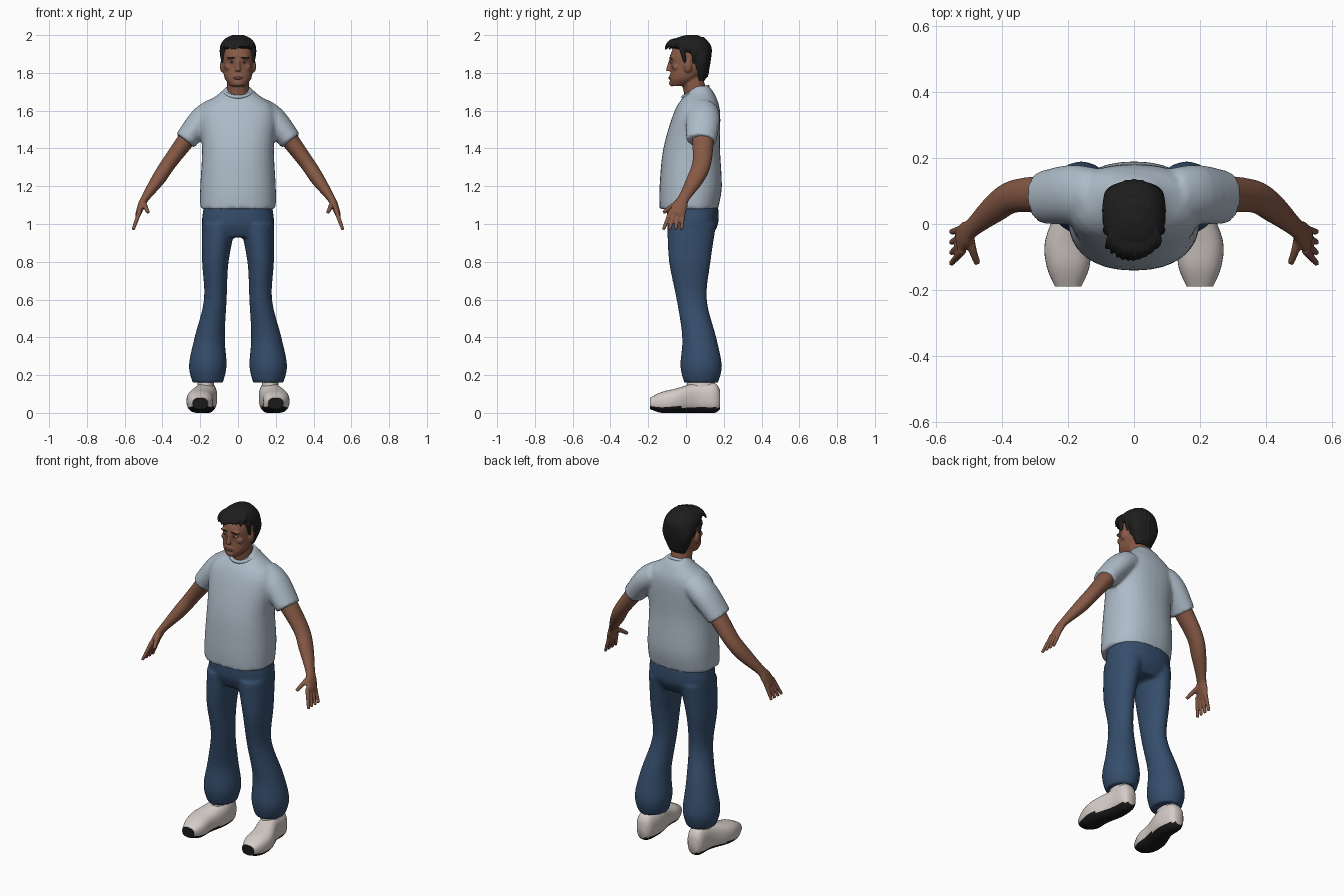
import bpy, bmesh, math, random
from mathutils import Vector, Matrix

random.seed(4)
cube = bpy.data.objects.get("Cube")
if cube:
    bpy.data.objects.remove(cube)

X, Y, Z = Matrix.Identity(3)
SIDES = {"left": 1, "right": -1}


def material(name, *rgb):
    mat = bpy.data.materials.new(name)
    mat.use_nodes = True
    mat.diffuse_color = (*rgb, 1)
    bsdf = next(node for node in mat.node_tree.nodes if node.type == 'BSDF_PRINCIPLED')
    bsdf.inputs["Base Color"].default_value = (*rgb, 1)
    bsdf.inputs["Roughness"].default_value = 0.8
    return mat


skin = material("brown skin", .24, .1, .06)
lip = material("dark lips", .17, .06, .04)
cotton = material("pale blue cotton", .42, .5, .58)
denim = material("navy denim", .036, .075, .15)
leather = material("off white leather", .66, .6, .57)
black = material("black rubber", .01, .01, .01)
hair_black = material("black hair", .013, .013, .013)
white = material("eye white", .5, .48, .46)


def catmull(before, start, end, after, t):
    """Smooth in-between row on the way from start to end."""
    blended = []
    for p, q, r, s in zip(before, start, end, after):
        cubic = 3 * (q - r) + s - p
        square = 2 * p - 5 * q + 4 * r - s
        blended.append(q + t * (r - p + t * (square + t * cubic)) / 2)
    return blended


def loft(bm, rows, side=1, ref=Y, axis=None, power=2, steps=4, segments=32):
    """Skin rounded rings (x, y, z, half width, half depth) along a smooth path."""
    padded = [rows[0], *rows, rows[-1]]
    path = [catmull(*padded[i:i + 4], k / steps)
            for i in range(len(rows) - 1) for k in range(steps)]
    path.append(rows[-1])
    centres = [Vector((x * side, y, z)) for x, y, z, width, depth in path]
    last = len(path) - 1
    rings = []
    for i, (x, y, z, width, depth) in enumerate(path):
        along = axis or (centres[min(i + 1, last)] - centres[max(i - 1, 0)]).normalized()
        deep = (ref - along * ref.dot(along)).normalized()
        wide = deep.cross(along)
        ring = []
        for k in range(segments):
            angle = math.tau * k / segments
            c, s = [math.copysign(abs(value) ** (2 / power), value)
                    for value in (math.cos(angle), math.sin(angle))]
            ring.append(bm.verts.new(centres[i] + wide * width * c + deep * depth * s))
        rings.append(ring)
    for lower, upper in zip(rings, rings[1:]):
        for k in range(segments):
            bm.faces.new((lower[k], lower[k - 1], upper[k - 1], upper[k]))
    bm.faces.new(rings[0])
    bm.faces.new(rings[-1])


def stack(bm, rows):
    """Centred horizontal rings given as (z, half width, front y, back y)."""
    loft(bm, [(0, (front + back) / 2, z, width, (back - front) / 2)
              for z, width, front, back in rows], axis=Z, power=2.3)


def limb(bm, points, thick, thin, side=1, ref=Y):
    """Round tapering strand through the points."""
    count = len(points) - 1
    rows = []
    for i, point in enumerate(points):
        radius = thick + (thin - thick) * i / count
        rows.append((*point, radius, radius))
    loft(bm, rows, side, ref, segments=12)


def ball(bm, centre, size, side=1):
    x, y, z = centre
    place = Matrix.Translation((x * side, y, z)) @ Matrix.Diagonal((*size, 1))
    bmesh.ops.create_uvsphere(bm, u_segments=20, v_segments=12, radius=1, matrix=place)


def finish(bm, name, materials, voxel=None, smooth=3):
    bmesh.ops.recalc_face_normals(bm, faces=bm.faces)
    for face in bm.faces:
        face.smooth = True
    mesh = bpy.data.meshes.new(name)
    bm.to_mesh(mesh)
    bm.free()
    mesh.set_sharp_from_angle(angle=math.radians(50))
    for mat in materials:
        mesh.materials.append(mat)
    obj = bpy.data.objects.new(name, mesh)
    bpy.context.scene.collection.objects.link(obj)
    if voxel:  # fuse overlapping pieces into one skin
        fuse = obj.modifiers.new("fuse", 'REMESH')
        fuse.mode, fuse.voxel_size, fuse.use_smooth_shade = 'VOXEL', voxel, True
        soften = obj.modifiers.new("soften", 'SMOOTH')
        soften.factor, soften.iterations = 0.5, smooth


# T-shirt: torso and short sleeves
bm = bmesh.new()
stack(bm, [(1.08, .2, -.14, .17), (1.2, .2, -.14, .19), (1.4, .19, -.12, .18),
           (1.6, .2, -.06, .18), (1.69, .1, 0, .15), (1.73, .06, .03, .12)])
for side in SIDES.values():
    loft(bm, [(.12, .09, 1.6, .07, .08), (.19, .09, 1.55, .07, .09),
              (.28, .08, 1.44, .06, .08)], side)
finish(bm, "t_shirt", [cotton], .01, 5)

# Ribbed collar, high at the back
bpy.ops.mesh.primitive_torus_add(major_radius=.07, minor_radius=.01, major_segments=40,
                                 location=(0, .05, 1.7), rotation=(.4, 0, 0))
collar = bpy.context.object
collar.name = "collar"
collar.data.materials.append(cotton)
bpy.ops.object.shade_smooth()

# Trousers: hips and two flared legs
bm = bmesh.new()
stack(bm, [(1.1, .18, -.1, .17), (1, .19, -.1, .17), (.93, .15, -.07, .13)])
for side in SIDES.values():
    loft(bm, [(.1, .03, 1, .09, .13), (.12, .02, .8, .07, .11), (.12, .03, .6, .06, .08),
              (.15, .07, .4, .08, .09), (.16, .08, .25, .1, .11), (.16, .08, .16, .08, .09)],
         side, axis=Z)
finish(bm, "trousers", [denim], .01, 4)

# Shoes with dark soles and toe guards
for label, side in SIDES.items():
    bm = bmesh.new()
    loft(bm, [(.2, -.19, .05, .04, .03), (.2, -.13, .055, .065, .055), (.2, -.05, .065, .07, .065),
              (.17, .06, .08, .06, .08), (.17, .15, .08, .05, .08), (.17, .18, .07, .03, .05)],
         side, ref=Z, axis=Y, power=2.5)
    loft(bm, [(.17, .08, .08, .05, .08), (.17, .08, .2, .04, .07)], side)
    bmesh.ops.recalc_face_normals(bm, faces=bm.faces)
    for face in bm.faces:
        low = face.calc_center_median().z < .07
        if low and (face.normal.z < -.4 or face.normal.y < -.75):
            face.material_index = 1
    finish(bm, label + "_shoe", [leather, black])

# Arms with palms, fingers and thumb
for label, side in SIDES.items():
    bm = bmesh.new()
    loft(bm, [(.24, .09, 1.49, .05, .06), (.36, .085, 1.33, .04, .05), (.42, .05, 1.24, .037, .045),
              (.49, -.01, 1.14, .022, .03), (.51, -.03, 1.1, .02, .04),
              (.53, -.05, 1.05, .014, .042)], side)
    for i in range(4):
        knuckle = Vector((.52, -.08 + .022 * i, 1.07))
        tip = Vector((.555, -.12 + .032 * i, .97))
        limb(bm, [knuckle, knuckle.lerp(tip, .5), tip], .013, .009, side)
    limb(bm, [(.5, -.04, 1.11), (.49, -.08, 1.09), (.475, -.12, 1.06)], .016, .01, side)
    finish(bm, label + "_arm", [skin], .005)

# Head, neck, nose, chin, brows, cheeks and ears
bm = bmesh.new()
stack(bm, [(1.73, .04, -.08, 0), (1.77, .07, -.085, .06), (1.83, .08, -.08, .11),
           (1.89, .08, -.085, .12), (1.95, .07, -.05, .1), (1.98, .03, 0, .06)])
limb(bm, [(0, .06, 1.6), (0, .05, 1.69), (0, .03, 1.78)], .065, .057)
limb(bm, [(0, -.08, 1.87), (0, -.09, 1.83), (0, -.09, 1.81)], .008, .016)
ball(bm, (0, -.075, 1.745), (.027, .015, .017))
ball(bm, (0, -.077, 1.778), (.03, .013, .016))
for side in SIDES.values():
    ball(bm, (.034, -.075, 1.88), (.028, .013, .008), side)
    ball(bm, (.047, -.053, 1.83), (.024, .02, .02), side)
    ball(bm, (.084, .01, 1.835), (.012, .022, .033), side)
finish(bm, "head", [skin], .005)

# Lips, eyes and eyebrows
bm = bmesh.new()
ball(bm, (0, -.086, 1.772), (.025, .008, .007))
finish(bm, "lips", [lip])
for label, side in SIDES.items():
    for part, mat, y, z, size in (("eye", white, -.076, 1.858, (.013, .009, .006)),
                                  ("iris", black, -.082, 1.858, (.005, .005, .005)),
                                  ("eyebrow", hair_black, -.08, 1.88, (.022, .01, .004))):
        bm = bmesh.new()
        ball(bm, (.033, y, z), size, side)
        finish(bm, label + "_" + part, [mat])

# Hair: main mass, sideburns, swept fringe and back locks
bm = bmesh.new()
stack(bm, [(1.76, .05, .06, .1), (1.84, .085, .04, .125), (1.89, .093, .02, .13),
           (1.94, .095, -.08, .13), (1.98, .07, -.06, .1), (2, .03, 0, .06)])
for side in SIDES.values():
    limb(bm, [(.08, -.02, 1.93), (.082, -.01, 1.88), (.08, 0, 1.84)], .016, .006, side)
for i in range(10):
    across = i / 4.5 - 1
    x = .075 * across
    bulge = .03 * (1 - across * across)
    tip = 1.93 + random.uniform(-.01, .01)
    limb(bm, [(x * .7, 0, 1.97), (x, -.05 - bulge, 1.96 + bulge / 4),
              (x - .01, -.075 - bulge * 1.2, tip)], .016, .005, ref=X)
for i in range(13):
    angle = math.pi * i / 12
    out = Vector((math.cos(angle), math.sin(angle), 0))
    crown = Vector((0, .04, 0))
    tip = 1.84 - .07 * out.y + random.uniform(-.01, .01)
    limb(bm, [crown + out * reach + Z * z for reach, z in
              ((.04, 1.98), (.08, 1.94), (.085, 1.89), (.07, tip))], .017, .007, ref=out + Z / 3)
finish(bm, "hair", [hair_black], .005, 2)
